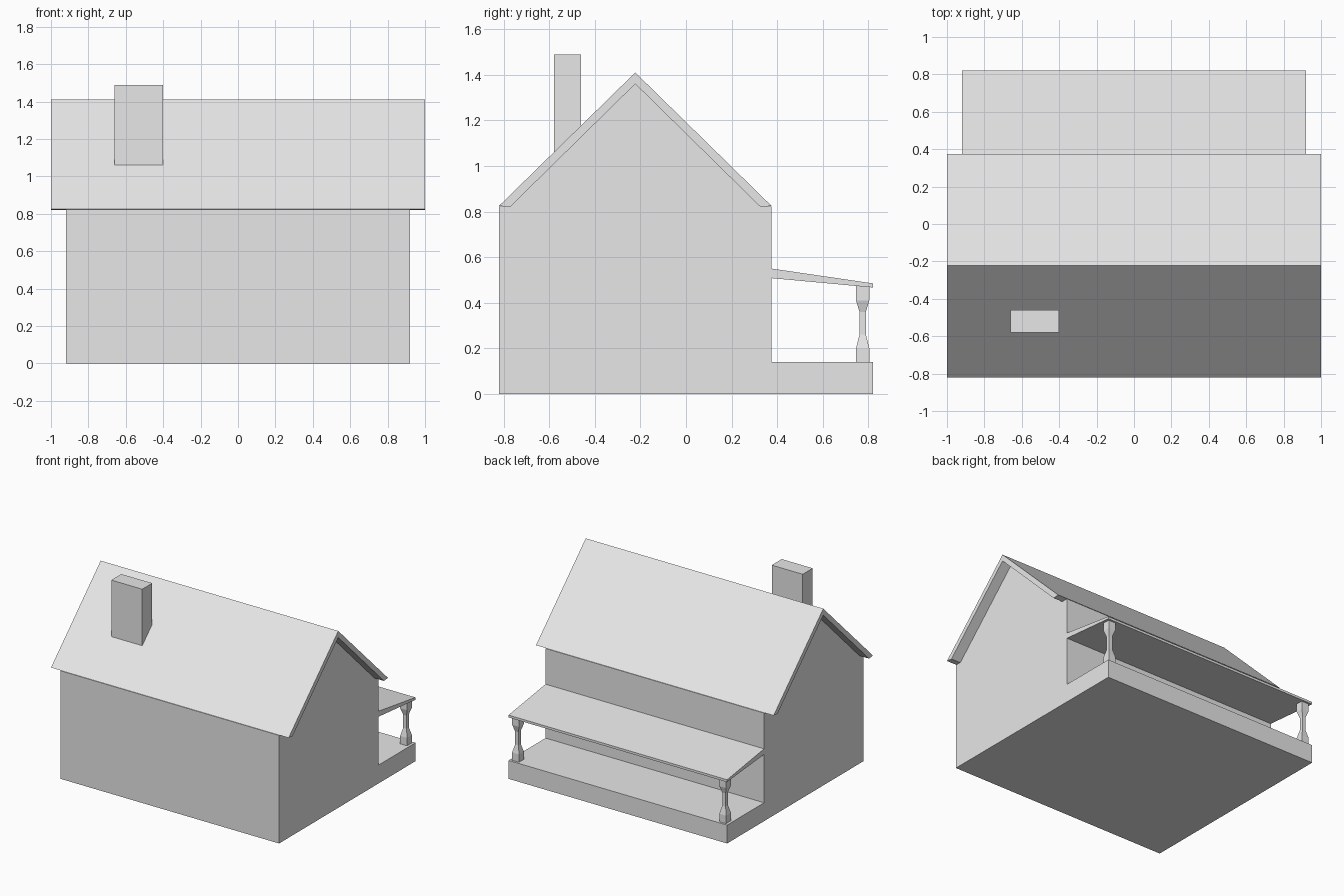
import bpy
import bmesh

cube = bpy.data.objects.get("Cube")
if cube:
    bpy.data.objects.remove(cube, do_unlink=True)

GREY = (0.8, 0.8, 0.8, 1.0)
grey = bpy.data.materials.new("plain grey")
grey.diffuse_color = GREY
grey.use_nodes = True
grey.node_tree.nodes["Principled BSDF"].inputs["Base Color"].default_value = GREY


def finish(name, bm):
    bmesh.ops.recalc_face_normals(bm, faces=bm.faces)
    mesh = bpy.data.meshes.new(name)
    bm.to_mesh(mesh)
    bm.free()
    mesh.materials.append(grey)
    obj = bpy.data.objects.new(name, mesh)
    bpy.context.collection.objects.link(obj)
    return obj


def extrude_x(name, profile, x0, x1):
    """Extrude a closed (y, z) profile from x0 to x1."""
    bm = bmesh.new()
    face = bm.faces.new([bm.verts.new((x0, y, z)) for y, z in profile])
    side = bmesh.ops.extrude_face_region(bm, geom=[face])
    verts = [g for g in side["geom"] if isinstance(g, bmesh.types.BMVert)]
    bmesh.ops.translate(bm, verts=verts, vec=(x1 - x0, 0, 0))
    return finish(name, bm)


def square_post(name, x, y, sections):
    """Stack square sections given as (height, half width)."""
    bm = bmesh.new()
    rings = [[bm.verts.new((x + i * w, y + j * w, z))
              for i, j in ((-1, -1), (1, -1), (1, 1), (-1, 1))]
             for z, w in sections]
    for low, high in zip(rings, rings[1:]):
        for k in range(4):
            n = (k + 1) % 4
            bm.faces.new((low[k], low[n], high[n], high[k]))
    bm.faces.new(rings[0])
    bm.faces.new(rings[-1])
    return finish(name, bm)


FRONT, BACK, PORCH, RIDGE = -0.82, 0.375, 0.82, -0.2225
WALL, EAVE, FLOOR = 0.92, 0.825, 0.14

# House walls, gables and porch floor in one solid
extrude_x("house_walls", [
    (FRONT, 0), (PORCH, 0), (PORCH, FLOOR), (BACK, FLOOR), (BACK, 0.822),
    (BACK - 0.048, 0.822), (RIDGE, 1.365), (FRONT + 0.048, 0.822), (FRONT, 0.822),
], -WALL, WALL)

# Main roof, overhanging both gables
extrude_x("main_roof", [
    (FRONT, EAVE), (RIDGE, 1.41), (BACK, EAVE),
    (BACK - 0.048, 0.82), (RIDGE, 1.36), (FRONT + 0.048, 0.82),
], -1, 1)

# Chimney
extrude_x("chimney", [(-0.58, 1.0), (-0.46, 1.0), (-0.46, 1.49), (-0.58, 1.49)],
          -0.66, -0.4)

# Sloping porch roof
extrude_x("porch_roof", [
    (BACK, 0.508), (PORCH, 0.467), (PORCH, 0.485), (BACK, 0.55),
], -WALL, WALL)

# Porch posts with a narrow waist
for side, x in (("right", -0.872), ("left", 0.872)):
    square_post(side + "_porch_post", x, 0.775, [
        (FLOOR, 0.029), (0.2, 0.029), (0.26, 0.014),
        (0.36, 0.014), (0.41, 0.029), (0.475, 0.029)])
